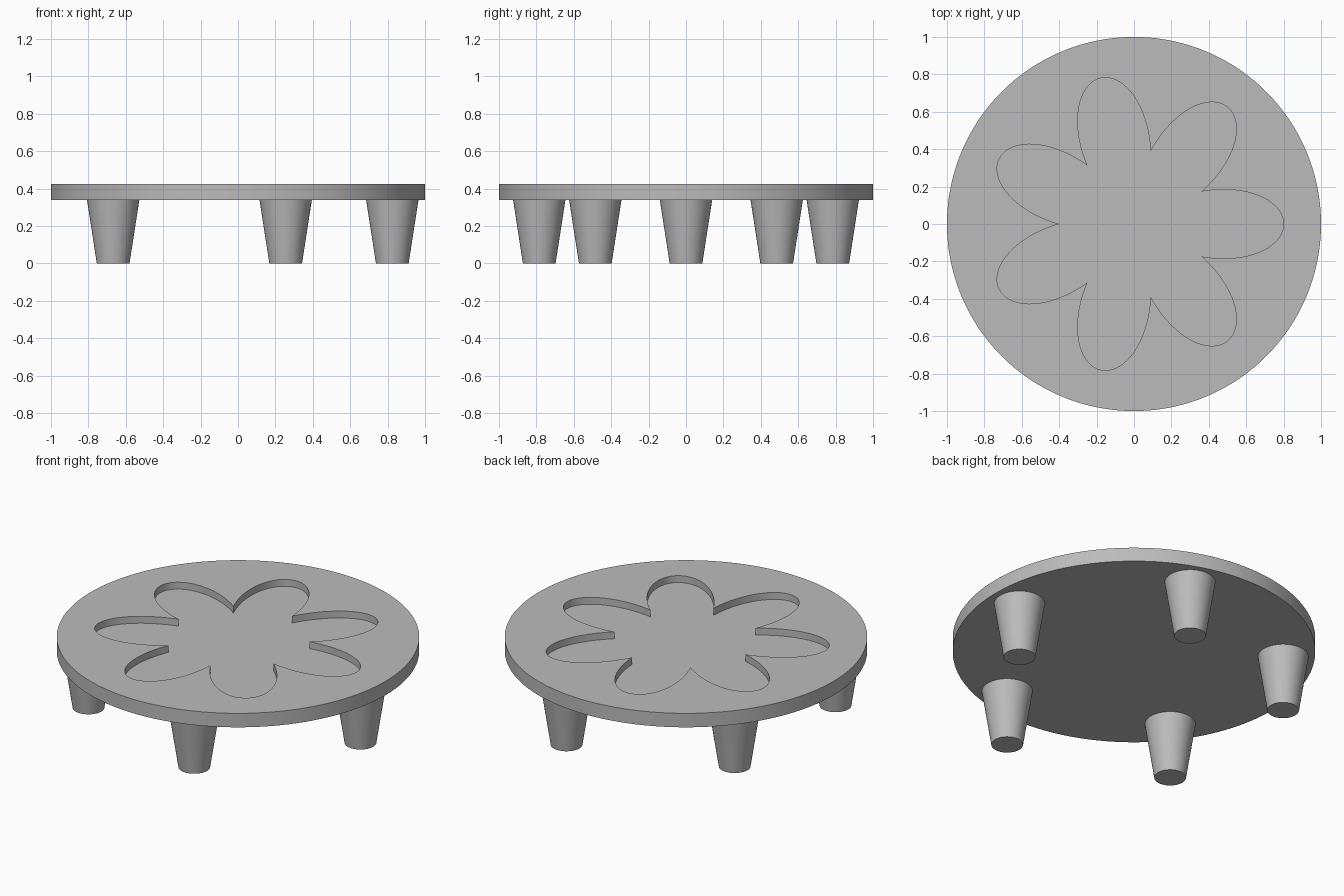
import bpy, bmesh, math
from math import cos, sin, tau

cube = bpy.data.objects.get("Cube")
if cube:
    bpy.data.objects.remove(cube)

LEG_H, TOP_H = 0.34, 0.425
FLOOR_H = 0.383
SEGMENTS = 252  # multiple of 14, so that the petal cusps fall on a vertex

grey = bpy.data.materials.new("plain grey")
grey.use_nodes = True
colour = (0.5, 0.5, 0.5, 1)
grey.diffuse_color = colour
grey.node_tree.nodes["Principled BSDF"].inputs["Base Color"].default_value = colour


def finish(bm, name):
    """Turn a bmesh into a grey object with smooth curves and sharp rims."""
    bmesh.ops.recalc_face_normals(bm, faces=bm.faces)
    mesh = bpy.data.meshes.new(name)
    bm.to_mesh(mesh)
    bm.free()
    mesh.materials.append(grey)
    obj = bpy.data.objects.new(name, mesh)
    bpy.context.collection.objects.link(obj)
    bpy.ops.object.select_all(action='DESELECT')
    obj.select_set(True)
    bpy.context.view_layer.objects.active = obj
    bpy.ops.object.shade_smooth_by_angle(angle=math.radians(35))
    return obj


def disc_radius(a):
    return 1.0


def flower_radius(a):
    return 0.4 + 0.4 * abs(cos(3.5 * a))


# Round top with a seven-petal recess: underside, rim, upper face, recess wall, floor
bm = bmesh.new()
loops = []
for radius, z in ((disc_radius, LEG_H), (disc_radius, TOP_H),
                  (flower_radius, TOP_H), (flower_radius, FLOOR_H)):
    angles = [tau * i / SEGMENTS for i in range(SEGMENTS)]
    loops.append([bm.verts.new((radius(a) * cos(a), radius(a) * sin(a), z)) for a in angles])
for lower, upper in zip(loops, loops[1:]):
    for i in range(SEGMENTS):
        j = (i + 1) % SEGMENTS
        bm.faces.new((lower[i], lower[j], upper[j], upper[i]))
bm.faces.new(loops[0][::-1])
centre = bm.verts.new((0, 0, FLOOR_H))
for i in range(SEGMENTS):
    bm.faces.new((loops[3][i], loops[3][(i + 1) % SEGMENTS], centre))
finish(bm, "round_top")

# Five tapered legs, open where they meet the top
for k in range(5):
    bm = bmesh.new()
    bmesh.ops.create_cone(bm, cap_ends=True, segments=64, radius1=0.0875,
                          radius2=0.14, depth=LEG_H)
    bm.faces.ensure_lookup_table()
    caps = [f for f in bm.faces if f.calc_center_median().z > LEG_H * 0.4]
    bmesh.ops.delete(bm, geom=caps, context='FACES_ONLY')
    leg = finish(bm, f"leg_{k + 1}")
    a = tau * k / 5
    leg.location = (0.825 * cos(a), 0.825 * sin(a), LEG_H / 2)
